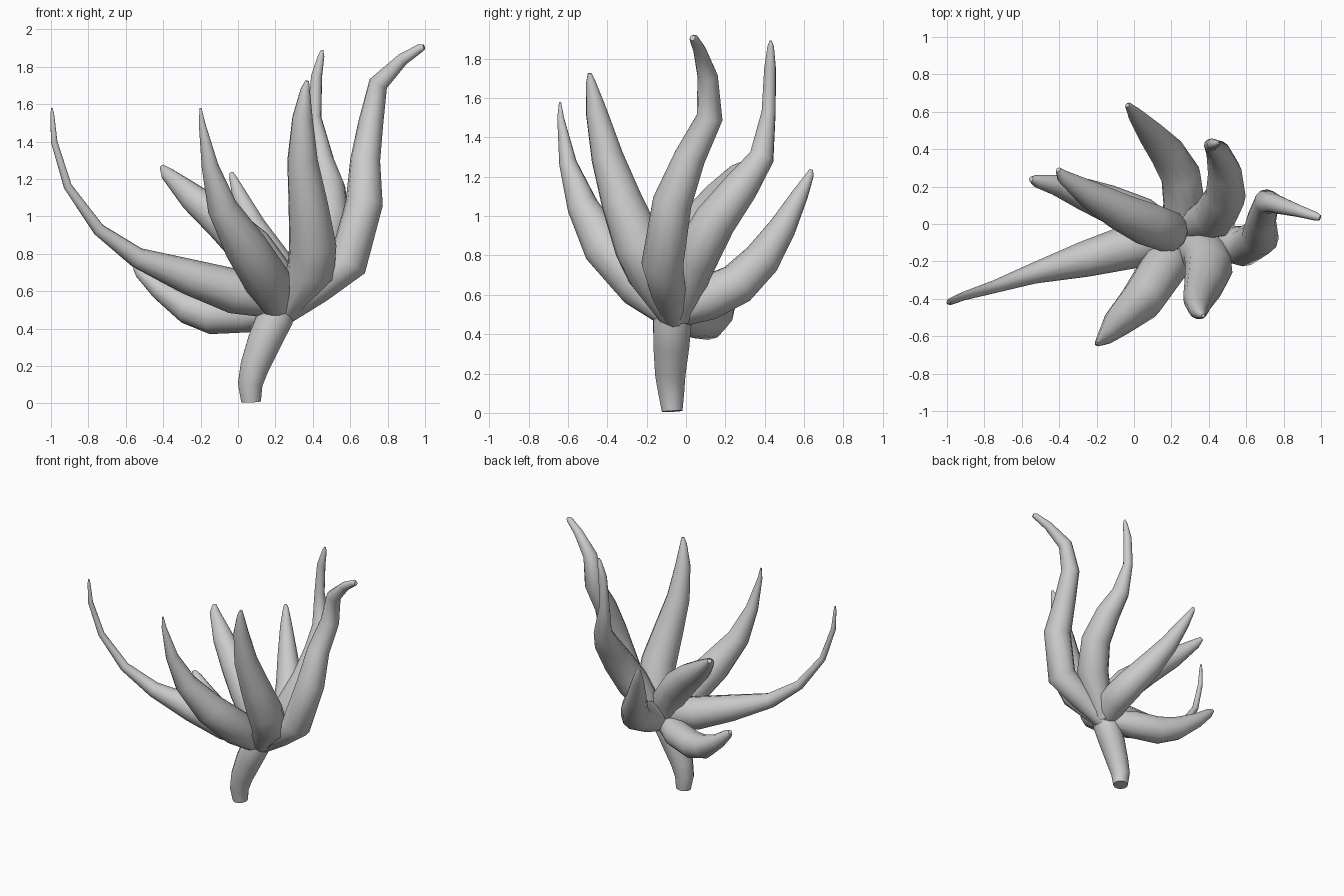
import bpy, math


def tube(name, pts, sharp=70):
    """Tapered tube through (x, y, z, radius) points, turned into a smooth mesh."""
    cu = bpy.data.curves.new(name, 'CURVE')
    cu.dimensions = '3D'
    cu.bevel_depth = 1.0
    cu.bevel_resolution = 4
    cu.use_fill_caps = True
    sp = cu.splines.new('POLY')
    sp.points.add(len(pts) - 1)
    for p, (x, y, z, r) in zip(sp.points, pts):
        p.co = (x, y, z, 1)
        p.radius = r
    ob = bpy.data.objects.new(name, cu)
    bpy.context.collection.objects.link(ob)
    bpy.ops.object.select_all(action='DESELECT')
    ob.select_set(True)
    bpy.context.view_layer.objects.active = ob
    bpy.ops.object.convert(target='MESH')
    bpy.ops.object.shade_smooth_by_angle(angle=math.radians(sharp))
    return bpy.context.object


# short leaning stem
tube("stem", [(.07, -.07, .008, .054), (.065, -.075, .1, .068), (.09, -.08, .2, .08),
              (.145, -.075, .34, .094), (.2, -.07, .46, .1), (.23, -.06, .58, .08)], 50)

# long low arm sweeping left
tube("arm_left_long", [(.22, -.07, .52, .06), (.13, -.09, .57, .11), (-.02, -.12, .6, .12),
                       (-.27, -.19, .68, .095), (-.54, -.265, .78, .055),
                       (-.745, -.335, .93, .034), (-.91, -.385, 1.16, .023),
                       (-.983, -.415, 1.4, .018), (-.993, -.42, 1.55, .01), (-.995, -.42, 1.58, .004)])

# front-left arm
tube("arm_front_left", [(.21, -.09, .5, .07), (.16, -.23, .65, .125), (.04, -.41, .84, .115),
                        (-.085, -.525, 1.05, .08), (-.15, -.6, 1.27, .045),
                        (-.193, -.637, 1.5, .017), (-.2, -.64, 1.58, .005)])

# front arm
tube("arm_front", [(.25, -.08, .49, .06), (.39, -.17, .71, .13), (.4, -.24, .85, .128),
                   (.375, -.325, 1.07, .107), (.345, -.4, 1.3, .083),
                   (.345, -.455, 1.53, .055), (.36, -.483, 1.68, .025), (.37, -.49, 1.725, .01)])

# tall right arm that bends outward at the tip
tube("arm_right", [(.25, -.06, .48, .06), (.42, -.09, .62, .09), (.59, -.12, .755, .107),
                   (.675, -.07, 1.07, .1), (.68, .02, 1.3, .08), (.71, .12, 1.5, .067),
                   (.75, .11, 1.71, .052), (.88, .07, 1.84, .033),
                   (.975, .04, 1.9, .023), (.995, .033, 1.905, .014)])

# tall back-right arm
tube("arm_back_right", [(.25, -.04, .49, .07), (.43, .04, .78, .118), (.49, .15, .98, .108),
                        (.485, .28, 1.15, .09), (.45, .385, 1.3, .064), (.41, .42, 1.53, .036),
                        (.42, .427, 1.75, .03), (.445, .43, 1.86, .017), (.45, .43, 1.89, .006)])

# back arm
tube("arm_back", [(.22, -.05, .5, .07), (.27, .1, .58, .115), (.25, .26, .655, .108),
                  (.175, .385, .78, .095), (.085, .49, .94, .07),
                  (.01, .58, 1.11, .042), (-.028, .63, 1.21, .02), (-.035, .635, 1.235, .01)])

# upper back-left arm
tube("arm_back_left_upper", [(.21, -.06, .5, .08), (.18, -.04, .69, .115), (.07, 0, .83, .118),
                             (-.08, .07, .97, .1), (-.24, .16, 1.1, .075),
                             (-.38, .255, 1.23, .036), (-.405, .29, 1.265, .015)])

# low back-left arm
tube("arm_back_left_low", [(.21, -.05, .5, .07), (.05, .04, .48, .1), (-.14, .11, .47, .1),
                           (-.27, .16, .51, .085), (-.42, .21, .61, .055),
                           (-.52, .23, .7, .034), (-.55, .24, .73, .015)])
